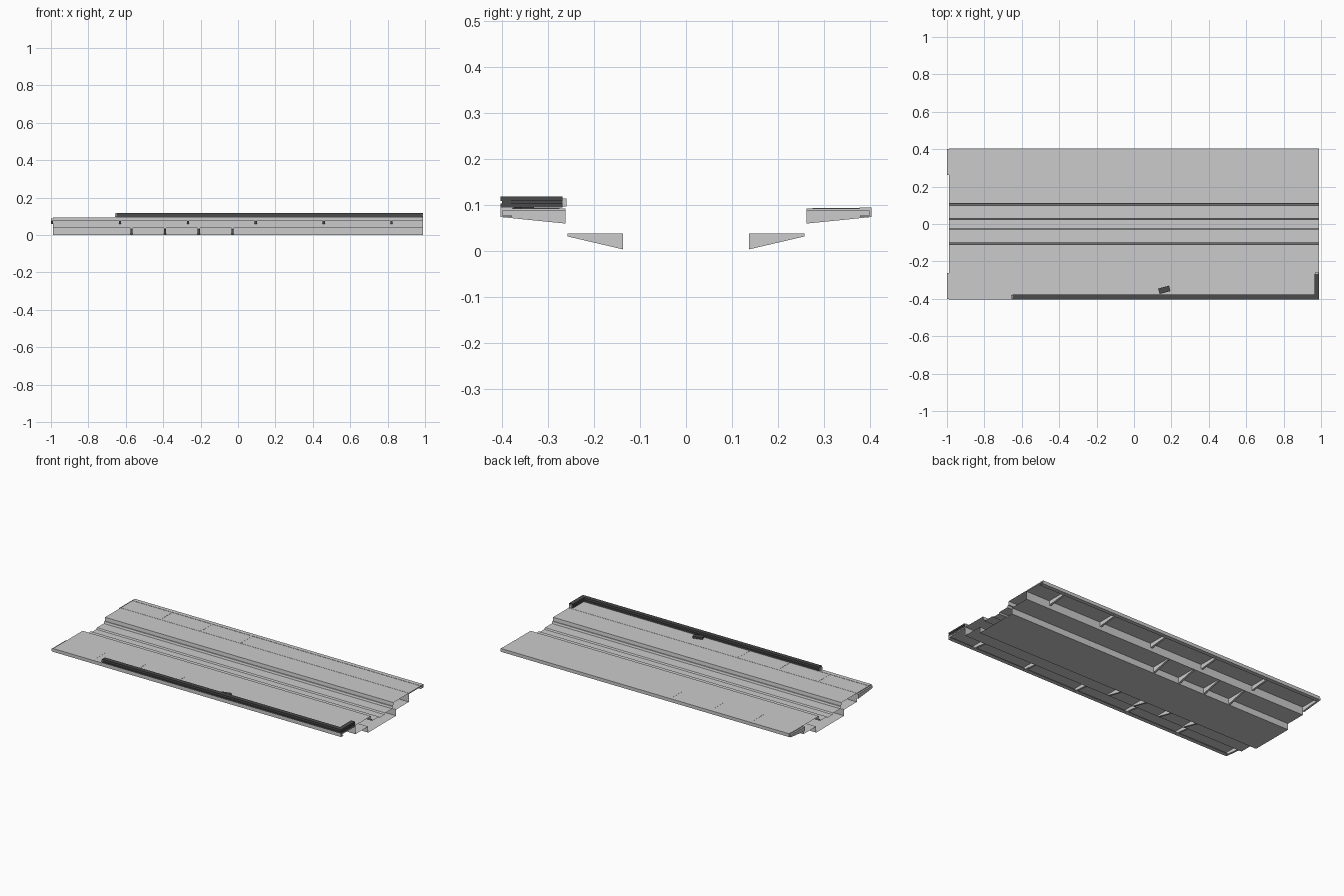
import bpy, bmesh, math
from mathutils import Matrix

old = bpy.data.objects.get("Cube")
if old:
    bpy.data.objects.remove(old, do_unlink=True)


def material(name, value):
    m = bpy.data.materials.new(name)
    m.use_nodes = True
    colour = (value, value, value, 1)
    m.diffuse_color = colour
    m.node_tree.nodes["Principled BSDF"].inputs["Base Color"].default_value = colour
    return m


GREY = material("light grey", 0.6)
DARK = material("dark grey", 0.07)
END = 0.99


def finish(name, bm, mat):
    me = bpy.data.meshes.new(name)
    bm.to_mesh(me)
    bm.free()
    me.materials.append(mat)
    ob = bpy.data.objects.new(name, me)
    bpy.context.collection.objects.link(ob)
    return ob


def box(name, x, y, z, mat=GREY, turn=0):
    """Box from (low, high) ranges, turned about its own upright axis."""
    bm = bmesh.new()
    bmesh.ops.create_cube(bm, size=1)
    size = [b - a for a, b in (x, y, z)]
    mid = [(a + b) / 2 for a, b in (x, y, z)]
    bm.transform(Matrix.Translation(mid) @ Matrix.Rotation(turn, 4, "Z")
                 @ Matrix.Diagonal((*size, 1)))
    return finish(name, bm, mat)


def sheet(name, profile, x0=-END, x1=END):
    """Thin sheet: a (y, z) profile swept along x."""
    bm = bmesh.new()
    rows = [[bm.verts.new((x, y, z)) for y, z in profile] for x in (x0, x1)]
    for i in range(len(profile) - 1):
        bm.faces.new((rows[0][i], rows[1][i], rows[1][i + 1], rows[0][i + 1]))
    return finish(name, bm, GREY)


def plates(name, outline, centres, thick):
    """Upright cross plates sharing one (y, z) outline."""
    bm = bmesh.new()
    for c in centres:
        ends = [[bm.verts.new((c + s * thick / 2, y, z)) for y, z in outline]
                for s in (-1, 1)]
        bm.faces.new(ends[0][::-1])
        bm.faces.new(ends[1])
        for i in range(len(outline)):
            j = (i + 1) % len(outline)
            bm.faces.new((ends[0][i], ends[0][j], ends[1][j], ends[1][i]))
    bmesh.ops.recalc_face_normals(bm, faces=bm.faces)
    return finish(name, bm, GREY)


def both(half):
    """Full profile from its +y half."""
    return [(-y, z) for y, z in half] + half[::-1]


# Open hull under the deck and the stepped trough on top
sheet("deck_hull", both([(0.262, 0.092), (0.262, 0.038), (0.137, 0.038), (0.137, 0)]))
sheet("deck_trough", both([(0.265, 0.092), (0.11, 0.092), (0.108, 0.07), (0.102, 0.07),
                           (0.098, 0.058), (0.03, 0.058), (0.025, 0.05)]))

rib_x = [-0.994 + 0.363 * i for i in range(6)]
gusset_x = [-0.57 + 0.18 * i for i in range(4)]
seam_x = [-0.72, -0.445, -0.17]

for side, s in (("left", 1), ("right", -1)):
    def span(a, b):
        return tuple(sorted((s * a, s * b)))

    # Overhanging walkway with its edge channel
    box(side + "_walkway", (-END, END), span(0.262, 0.403), (0.087, 0.093))
    box(side + "_edge_lip", (-END, END), span(0.398, 0.403), (0.074, 0.087))
    box(side + "_edge_flange", (-END, END), span(0.378, 0.398), (0.074, 0.077))
    box(side + "_edge_strip", (-END, END), span(0.377, 0.403), (0.093, 0.0945))

    # Tapered ribs under the walkway and gussets beside the hull
    plates(side + "_ribs",
           [(s * 0.262, 0.06), (s * 0.401, 0.074), (s * 0.401, 0.088), (s * 0.262, 0.088)],
           rib_x, 0.012)
    plates(side + "_gussets",
           [(s * 0.137, 0.004), (s * 0.257, 0.032), (s * 0.257, 0.038), (s * 0.137, 0.038)],
           gusset_x, 0.012)

    # Thin cover strips over the walkway joints
    for x in seam_x:
        box(side + "_joint_strip", (x - 0.005, x + 0.005), span(0.275, 0.377),
            (0.093, 0.0938))

# Dark kerb beam along the right walkway, with a return at one end
for part, z in (("lower", (0.0945, 0.104)), ("upper", (0.109, 0.119))):
    box("beam_" + part, (-0.65, END), (-0.403, -0.376), z, DARK)
    box("return_" + part, (0.964, END), (-0.376, -0.268), z, DARK)
box("beam_core", (-0.65, END - 0.003), (-0.399, -0.38), (0.104, 0.109), DARK)
box("return_core", (0.968, END - 0.004), (-0.38, -0.268), (0.104, 0.109), DARK)
box("beam_stub", (-0.657, -0.65), (-0.399, -0.38), (0.097, 0.114))
box("return_stub", (0.968, END - 0.004), (-0.268, -0.259), (0.097, 0.114))

# Loose block on the right walkway
box("loose_block", (0.132, 0.192), (-0.367, -0.337), (0.093, 0.105), DARK,
    math.radians(15))
